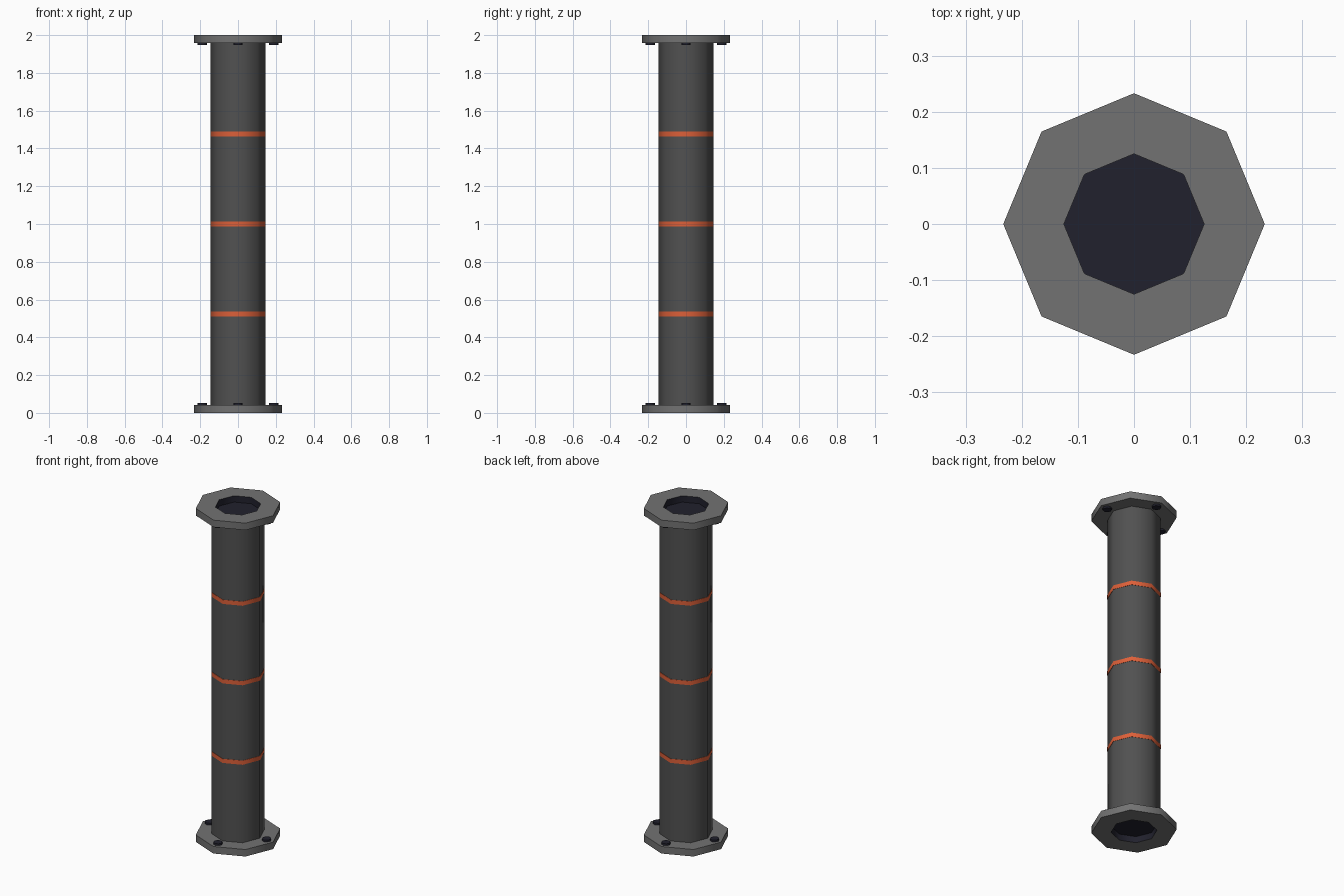
import bpy, math

if "Cube" in bpy.data.objects:
    bpy.data.objects.remove(bpy.data.objects["Cube"])

SIDES = 8
HEIGHT = 2.0
FLANGE_T = 0.042


def mat(name, rgb):
    m = bpy.data.materials.new(name)
    m.diffuse_color = (*rgb, 1.0)
    m.use_nodes = True
    m.node_tree.nodes["Principled BSDF"].inputs["Base Color"].default_value = m.diffuse_color
    return m


PIPE = mat("dark grey pipe", (0.082, 0.082, 0.082))
FLANGE = mat("grey flange", (0.168, 0.168, 0.168))
ORANGE = mat("orange band", (0.72, 0.115, 0.04))
DARK = mat("dark navy", (0.015, 0.015, 0.026))


def lathe(name, profile, mats, sides=SIDES, at=(0, 0, 0), closed=True, dark_radius=0):
    """Revolve an (r, z) profile; vertical faces within dark_radius get slot 1."""
    n = len(profile)
    verts, faces, slots = [], [], []
    for i in range(sides):
        a = 2 * math.pi * i / sides
        verts += [(r * math.cos(a), r * math.sin(a), z) for r, z in profile]
    for i in range(sides):
        j = (i + 1) % sides
        for k in range(n if closed else n - 1):
            l = (k + 1) % n
            faces.append((i * n + k, j * n + k, j * n + l, i * n + l))
            inner = max(profile[k][0], profile[l][0]) <= dark_radius
            slots.append(1 if inner else 0)
    if not closed:  # cap both ends
        faces.append(tuple(i * n for i in reversed(range(sides))))
        faces.append(tuple(i * n + n - 1 for i in range(sides)))
        slots += [0, 0]
    me = bpy.data.meshes.new(name)
    me.from_pydata(verts, [], faces)
    for m in mats:
        me.materials.append(m)
    me.polygons.foreach_set("material_index", slots)
    ob = bpy.data.objects.new(name, me)
    ob.location = at
    bpy.context.collection.objects.link(ob)
    bpy.ops.object.select_all(action='DESELECT')
    ob.select_set(True)
    bpy.context.view_layer.objects.active = ob
    bpy.ops.object.shade_smooth_by_angle(angle=math.radians(50))
    return ob


# main tube
lathe("pipe", [(0.145, FLANGE_T - 0.002), (0.145, HEIGHT - FLANGE_T + 0.002)],
      [PIPE], closed=False)

# painted bands
for i, z in enumerate((0.523, 1.0, 1.477)):
    lathe(f"band_{i + 1}", [(0.144, z - 0.0125), (0.1467, z - 0.0125),
                            (0.1467, z + 0.0125), (0.144, z + 0.0125)], [ORANGE])

for end, z0, sign in (("bottom", 0, 1), ("top", HEIGHT, -1)):
    # end ring with a dark bore wall
    lo, hi = sorted((z0, z0 + sign * FLANGE_T))
    lathe(f"{end}_flange", [(0.125, lo), (0.233, lo), (0.233, hi), (0.125, hi)],
          [FLANGE, DARK], dark_radius=0.126)
    # dark floor of the bore
    lo, hi = sorted((z0 + sign * (FLANGE_T - 0.004), z0 + sign * (FLANGE_T + 0.002)))
    lathe(f"{end}_bore_floor", [(0.125, lo), (0.125, hi)], [DARK], closed=False)
    # four bolts on the inner face of the flange
    lo, hi = sorted((z0 + sign * (FLANGE_T - 0.005), z0 + sign * (FLANGE_T + 0.011)))
    for k in range(4):
        a = k * math.pi / 2
        lathe(f"{end}_bolt_{k + 1}", [(0.025, lo), (0.025, hi)], [DARK],
              at=(0.19 * math.cos(a), 0.19 * math.sin(a), 0), closed=False)
